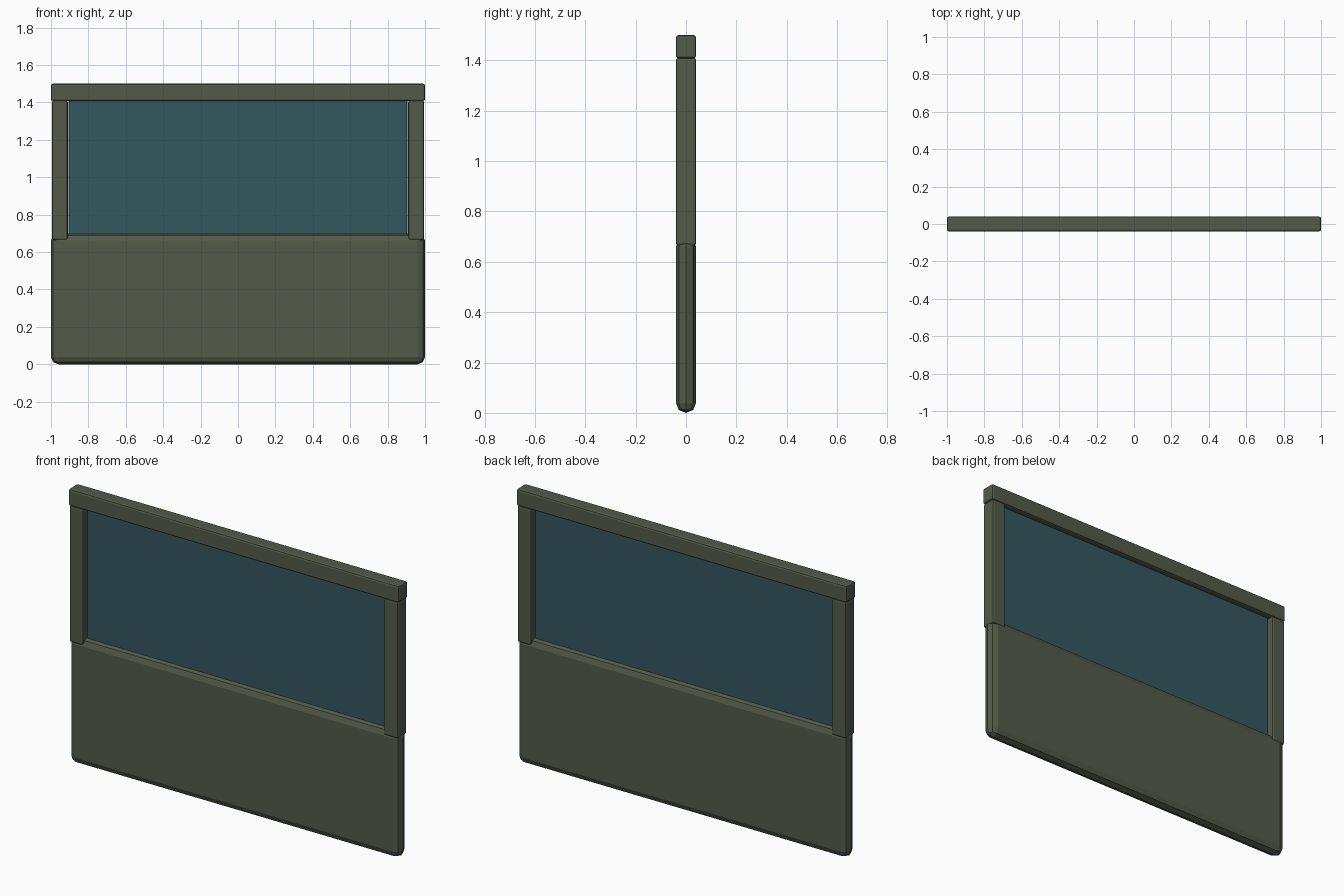
import bpy

if "Cube" in bpy.data.objects:
    bpy.data.objects.remove(bpy.data.objects["Cube"])


def material(name, color):
    mat = bpy.data.materials.new(name)
    mat.diffuse_color = (*color, 1.0)
    mat.use_nodes = True
    mat.node_tree.nodes["Principled BSDF"].inputs["Base Color"].default_value = mat.diffuse_color
    return mat


def box(name, lo, hi, bevel, segments, mat):
    """Bevelled box between two opposite corners."""
    center = [(a + b) / 2 for a, b in zip(lo, hi)]
    bpy.ops.mesh.primitive_cube_add(size=1, location=center)
    ob = bpy.context.object
    ob.name = name
    ob.scale = [b - a for a, b in zip(lo, hi)]
    bpy.ops.object.transform_apply(location=False, rotation=False, scale=True)
    mod = ob.modifiers.new("Bevel", "BEVEL")
    mod.width = bevel
    mod.segments = segments
    ob.data.materials.append(mat)
    return ob


green = material("painted_metal", (0.085, 0.105, 0.065))
blue = material("tinted_glass", (0.036, 0.095, 0.115))
D = 0.04  # half depth

# Solid lower panel with fully rounded rim
box("lower_panel", (-1, -D, 0), (1, D, 0.70), 0.0395, 2, green)

# Top rail
box("top_rail", (-1, -D, 1.408), (1, D, 1.5), 0.01, 2, green)

# Side posts
for side, x0, x1 in (("left", -0.995, -0.91), ("right", 0.91, 0.995)):
    box(side + "_post", (x0, -D, 0.664), (x1, D, 1.41), 0.01, 2, green)

# Window pane
box("window_pane", (-0.907, -0.01, 0.682), (0.907, 0.01, 1.41), 0.008, 2, blue)
